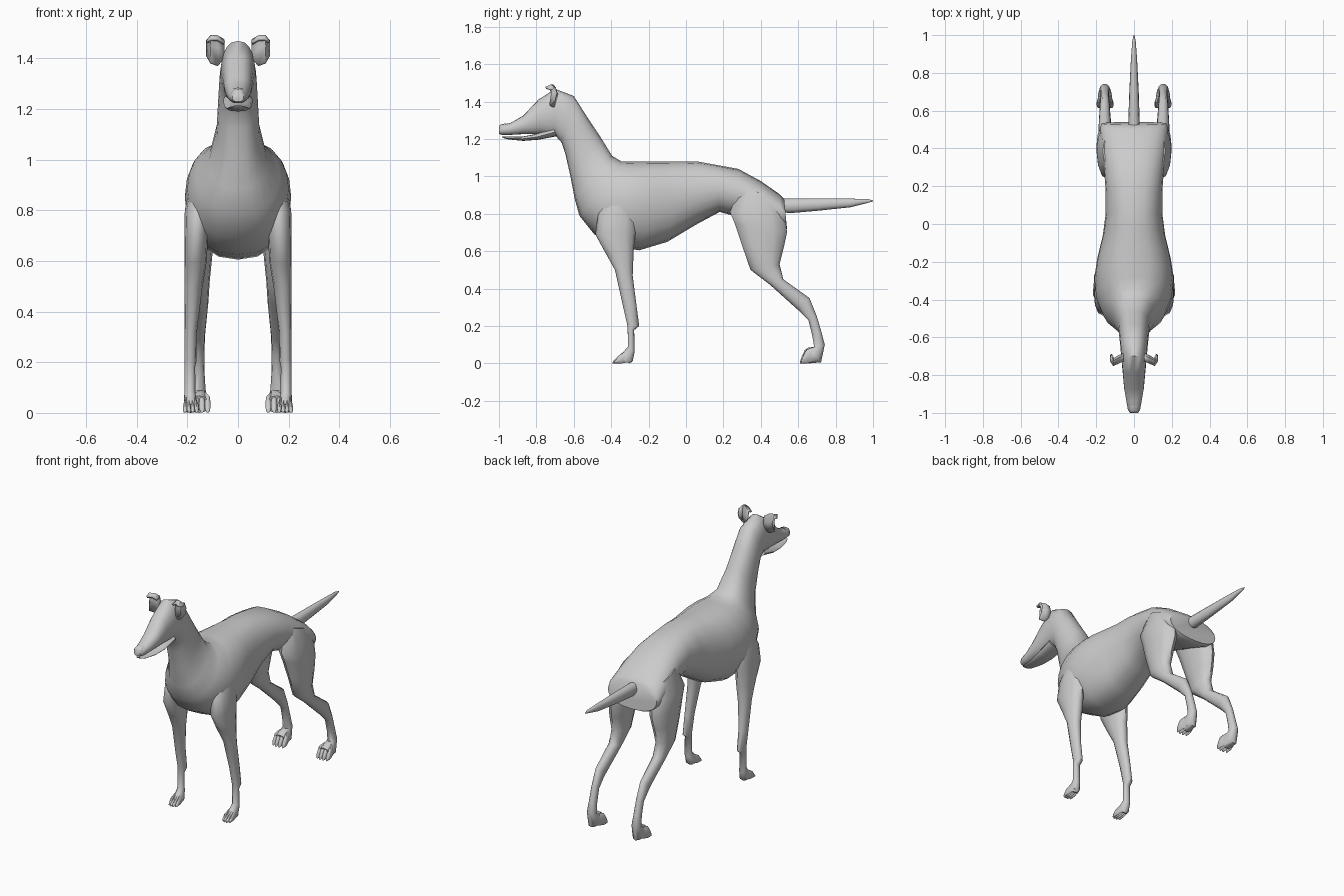
import bpy, bmesh
from math import cos, sin, pi


def finish(name, bm, mirror=False, thick=0):
    bmesh.ops.recalc_face_normals(bm, faces=bm.faces)
    me = bpy.data.meshes.new(name)
    bm.to_mesh(me)
    bm.free()
    ob = bpy.data.objects.new(name, me)
    bpy.context.collection.objects.link(ob)
    bpy.ops.object.select_all(action='DESELECT')
    ob.select_set(True)
    bpy.context.view_layer.objects.active = ob
    bpy.ops.object.shade_smooth_by_angle(angle=0.9)
    if thick:
        m = ob.modifiers.new("thickness", 'SOLIDIFY')
        m.thickness, m.offset = thick, 0
    if mirror:
        ob.modifiers.new("mirror", 'MIRROR')
    return ob


def loft(bm, rings, sides=16, power=0.9):
    """Each ring spans (y1,z1) to (y2,z2) in side view, centred on x, half width w."""
    loops = []
    for y1, z1, y2, z2, x, w in rings:
        loop = []
        for i in range(sides):
            a = 2 * pi * i / sides
            c, s = cos(a), sin(a)
            t = (1 - c) / 2
            sx = abs(s) ** power * (1 if s > 0 else -1)
            loop.append(bm.verts.new((x + w * sx, y1 + (y2 - y1) * t, z1 + (z2 - z1) * t)))
        loops.append(loop)
    for a, b in zip(loops, loops[1:]):
        for i in range(sides):
            j = (i + 1) % sides
            bm.faces.new((a[i], a[j], b[j], b[i]))
    bm.faces.new(loops[0])
    bm.faces.new(loops[-1])


def centred(rings):
    return [(a, b, c, d, 0, w) for a, b, c, d, w in rings]


# Head, neck and torso: one skin from nose to rump
bm = bmesh.new()
loft(bm, centred([
    (-1.00, 1.262, -1.00, 1.228, .022), (-.985, 1.275, -.985, 1.222, .032),
    (-.94, 1.285, -.94, 1.222, .040), (-.87, 1.325, -.87, 1.226, .052),
    (-.79, 1.41, -.78, 1.225, .060), (-.70, 1.468, -.70, 1.22, .068),
    (-.60, 1.43, -.665, 1.18, .074), (-.53, 1.32, -.645, 1.12, .079),
    (-.46, 1.215, -.62, 1.01, .085), (-.395, 1.11, -.595, .88, .115),
    (-.345, 1.08, -.57, .79, .165), (-.28, 1.08, -.49, .69, .20),
    (-.20, 1.08, -.37, .625, .21), (-.12, 1.08, -.25, .605, .195),
    (-.02, 1.08, -.10, .65, .165), (.06, 1.08, .05, .74, .15),
    (.17, 1.06, .18, .81, .15), (.28, 1.04, .29, .78, .158),
    (.40, .975, .42, .74, .172), (.50, .905, .52, .71, .18),
    (.525, .88, .54, .72, .17)]), 20, .8)
finish("body", bm)

# Lower jaw, held slightly open
bm = bmesh.new()
loft(bm, centred([
    (-.985, 1.214, -.98, 1.206, .018), (-.96, 1.213, -.95, 1.198, .030),
    (-.88, 1.212, -.87, 1.190, .044), (-.81, 1.225, -.79, 1.196, .055),
    (-.71, 1.26, -.69, 1.215, .058)]), 12)
finish("lower_jaw", bm)

# Nose pad
bm = bmesh.new()
loft(bm, centred([
    (-1.0, 1.268, -1.0, 1.243, .016), (-.99, 1.278, -.99, 1.238, .027),
    (-.96, 1.284, -.96, 1.245, .027)]), 10, .7)
finish("nose", bm)

# Tail
bm = bmesh.new()
loft(bm, centred([
    (.48, .88, .50, .815, .028), (.55, .882, .55, .803, .030),
    (.70, .882, .70, .816, .025), (.88, .881, .88, .835, .016),
    (.97, .879, .97, .858, .009), (1.0, .872, 1.0, .866, .002)]), 12)
finish("tail", bm)

# Ears: thin flaps, folded forward along the top
columns = [(.055, -.69, 1.40, 1.44, 1.47), (.08, -.70, 1.37, 1.44, 1.485),
           (.108, -.715, 1.38, 1.45, 1.485), (.122, -.69, 1.41, 1.445, 1.475)]
bm = bmesh.new()
grid = [[bm.verts.new((x, y + dy, z)) for z, dy in ((z0, -.01), (z1, 0), (z2, -.01), (z2 - .012, -.035))]
        for x, y, z0, z1, z2 in columns]
for a, b in zip(grid, grid[1:]):
    for i in range(3):
        bm.faces.new((a[i], a[i + 1], b[i + 1], b[i]))
finish("ears", bm, True, .012)

# Front legs
bm = bmesh.new()
loft(bm, [
    (-.42, .90, -.28, .90, .14, .05), (-.47, .80, -.265, .80, .158, .052),
    (-.485, .69, -.27, .70, .165, .047), (-.43, .59, -.28, .60, .168, .044),
    (-.38, .50, -.285, .47, .177, .035), (-.34, .32, -.266, .32, .187, .025),
    (-.315, .21, -.25, .20, .188, .024), (-.312, .185, -.277, .178, .190, .021),
    (-.31, .09, -.275, .06, .190, .022), (-.335, .062, -.285, .012, .186, .027),
    (-.365, .036, -.30, .0, .186, .028)], 12)
# Front toes
for i in range(4):
    k = i - 1.5
    x, tip = .186 + k * .015, -.396 + abs(k) * .008
    loft(bm, [(-.315, .07, -.29, .01, .188 + k * .010, .007),
              (-.36, .042, -.345, 0, x, .009),
              (tip + .008, .018, tip + .008, 0, x, .008),
              (tip, .008, tip, 0, x, .004)], 8)
finish("front_legs", bm, True)

# Hind legs
bm = bmesh.new()
loft(bm, [
    (.29, .95, .48, .88, .115, .05), (.235, .81, .53, .80, .137, .060),
    (.262, .745, .54, .70, .142, .058), (.30, .63, .523, .62, .150, .049),
    (.345, .50, .50, .53, .153, .041), (.45, .42, .52, .45, .153, .036),
    (.60, .285, .66, .35, .155, .026), (.655, .23, .70, .25, .155, .022),
    (.675, .15, .725, .165, .155, .023), (.685, .088, .742, .10, .155, .027),
    (.655, .085, .722, .006, .154, .036), (.63, .068, .655, .0, .153, .038)], 12)
# Hind toes
for i in range(4):
    k = i - 1.5
    x, tip = .153 + k * .022, .605 + abs(k) * .006
    loft(bm, [(.675, .085, .69, .01, .154 + k * .015, .010),
              (tip + .03, .074, tip + .03, 0, x, .012),
              (tip + .012, .04, tip + .005, 0, x, .011),
              (tip + .003, .015, tip, 0, x, .006)], 8)
finish("hind_legs", bm, True)
